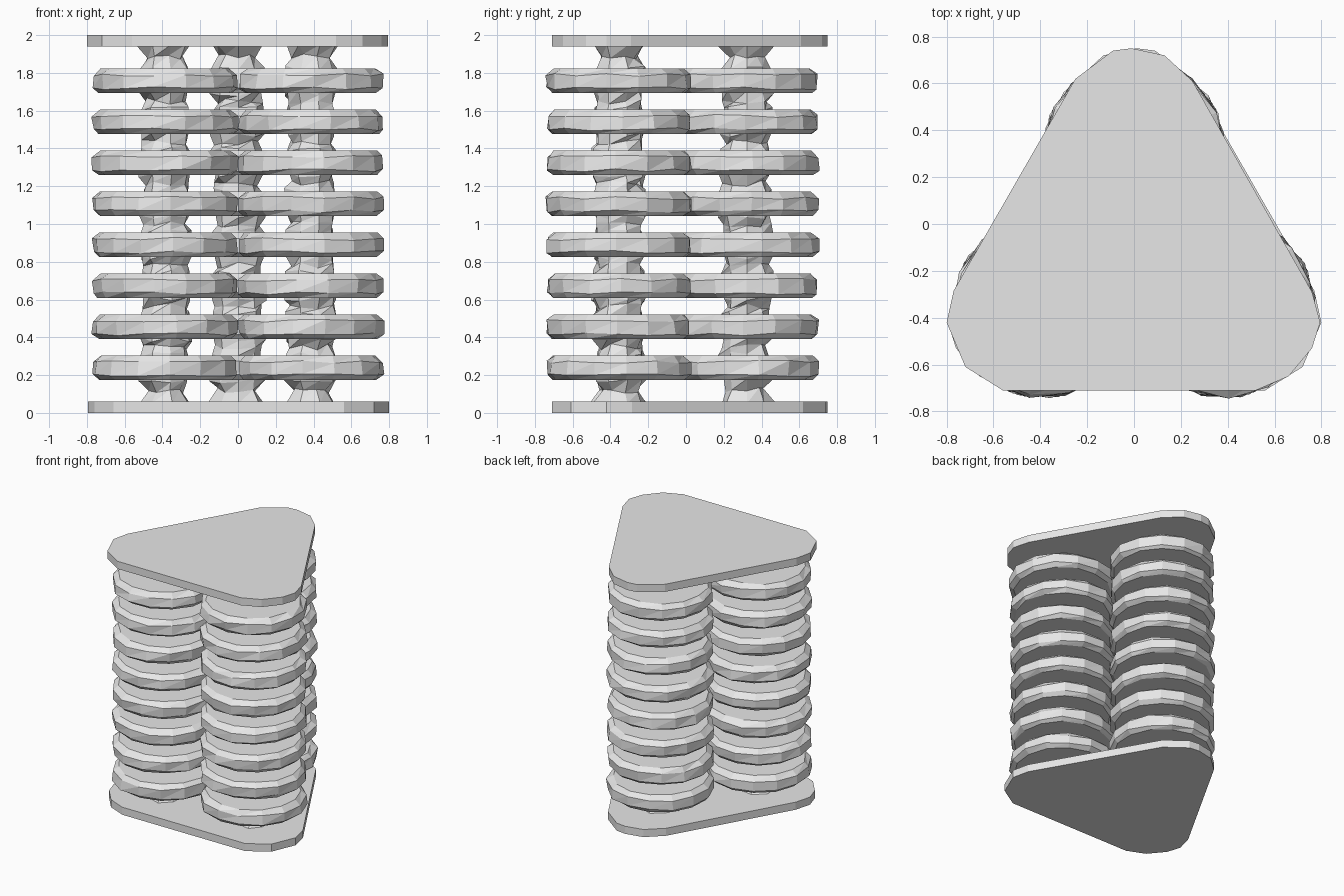
import bpy, bmesh, math, random

random.seed(4)

cube = bpy.data.objects.get("Cube")
if cube:
    bpy.data.objects.remove(cube, do_unlink=True)

grey = bpy.data.materials.new("plain grey")
grey.use_nodes = True
grey.diffuse_color = (0.8, 0.8, 0.8, 1)
grey.node_tree.nodes["Principled BSDF"].inputs["Base Color"].default_value = (0.8, 0.8, 0.8, 1)


def finish(bm, name):
    bmesh.ops.recalc_face_normals(bm, faces=bm.faces)
    mesh = bpy.data.meshes.new(name)
    bm.to_mesh(mesh)
    bm.free()
    mesh.materials.append(grey)
    obj = bpy.data.objects.new(name, mesh)
    bpy.context.collection.objects.link(obj)
    return obj


def lathe(name, centre, profile, sides, wobble):
    """Spin (radius, z) rings about a vertical axis, roughly hewn; caps stay flat."""
    bm = bmesh.new()
    turn = random.random()
    rings = []
    for i, (radius, z) in enumerate(profile):
        inner = 0 < i < len(profile) - 1
        ring = []
        for k in range(sides):
            a = math.tau * (k + turn) / sides
            r = radius + random.uniform(-wobble, wobble)
            dz = random.uniform(-wobble, wobble) if inner else 0
            ring.append(bm.verts.new((centre[0] + r * math.cos(a),
                                      centre[1] + r * math.sin(a), z + dz)))
        rings.append(ring)
    for low, high in zip(rings, rings[1:]):
        for k in range(sides):
            n = (k + 1) % sides
            bm.faces.new((low[k], low[n], high[n]))
            bm.faces.new((low[k], high[n], high[k]))
    bm.faces.new(rings[0])
    bm.faces.new(rings[-1])
    finish(bm, name)


def plate(name, z, height, flip):
    """Rounded triangular slab."""
    outline = [(-0.56, -0.71), (0.52, -0.71), (0.66, -0.65), (0.76, -0.53),
               (0.795, -0.42), (0.76, -0.29), (0.25, 0.61), (0.13, 0.72),
               (-0.01, 0.75), (-0.09, 0.74), (-0.25, 0.62), (-0.77, -0.285),
               (-0.8, -0.42), (-0.72, -0.61)]
    bm = bmesh.new()
    face = bm.faces.new([bm.verts.new((x * flip, y, z)) for x, y in outline])
    out = bmesh.ops.extrude_face_region(bm, geom=[face])
    for v in out["geom"]:
        if isinstance(v, bmesh.types.BMVert):
            v.co.z += height
    finish(bm, name)


# End plates
plate("bottom_plate", 0, 0.06, -1)
plate("top_plate", 1.94, 0.06, 1)

# Three stacks of bevelled discs on rough columns
stacks = {"front_left": (0.386, -0.355), "front_right": (-0.386, -0.355), "back": (0, 0.32)}
COUNT, FIRST, STEP, HALF = 8, 0.24, 0.217, 0.065

for side, centre in stacks.items():
    column = [(0.145, 0.05), (0.095, 0.12)]
    for i in range(COUNT):
        z = FIRST + STEP * i
        disc = [(0.355, z - HALF), (0.384, z - 0.04), (0.384, z + 0.03), (0.345, z + HALF)]
        lathe(f"{side}_disc_{i + 1}", centre, disc, 14, 0.008)
        column += [(0.135, z - HALF), (0.135, z + HALF)]
        if i < COUNT - 1:
            column.append((0.115, z + STEP / 2))
    column += [(0.095, 1.89), (0.145, 1.95)]
    lathe(f"{side}_column", centre, column, 8, 0.018)
